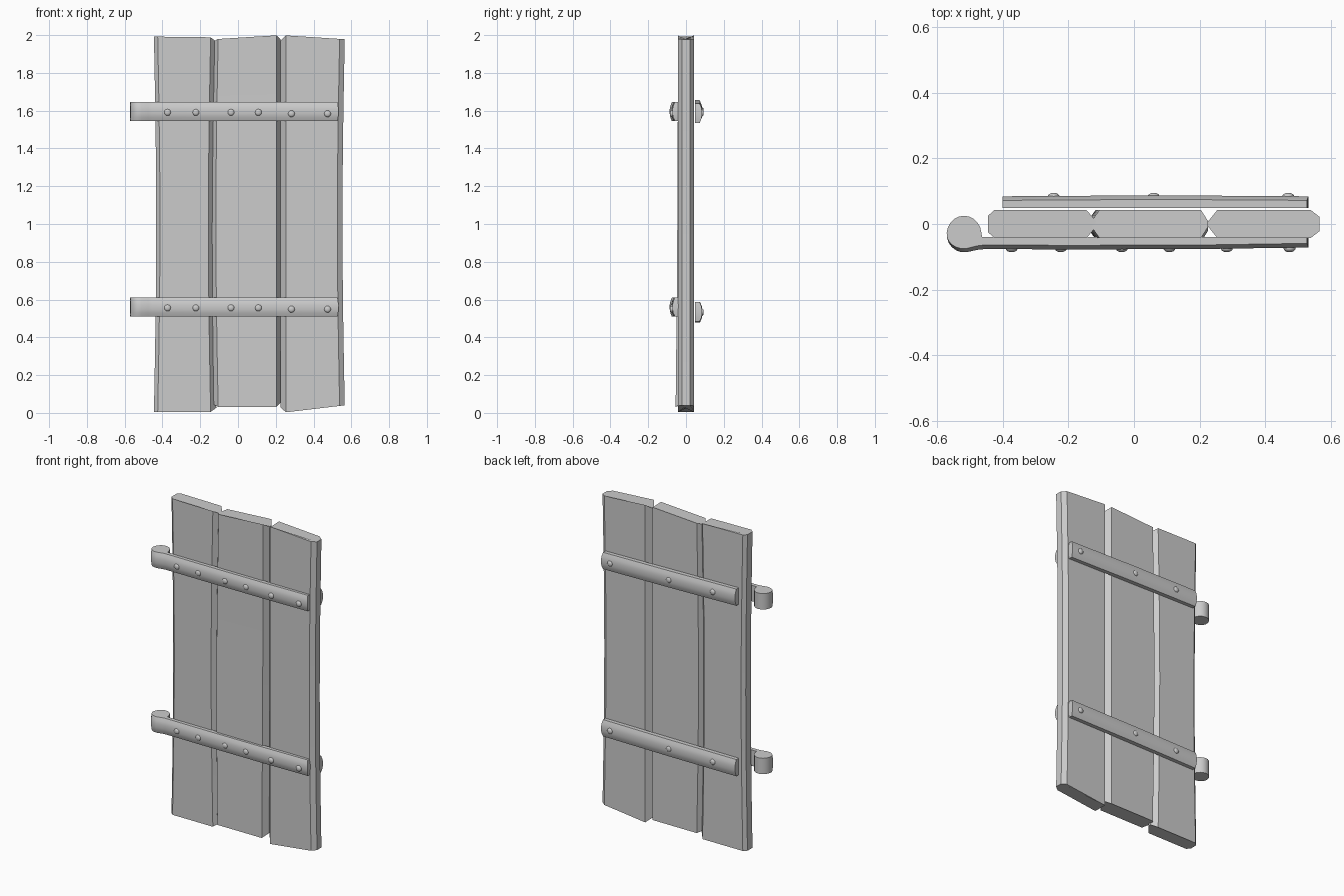
import bpy, bmesh, math

if "Cube" in bpy.data.objects:
    bpy.data.objects.remove(bpy.data.objects["Cube"])


def loft(name, rings, angle=25):
    """Skin equal-length rings of points and cap both ends."""
    bm = bmesh.new()
    vs = [[bm.verts.new(p) for p in r] for r in rings]
    n = len(vs[0])
    for a, b in zip(vs, vs[1:]):
        for i in range(n):
            j = (i + 1) % n
            bm.faces.new((a[i], a[j], b[j], b[i]))
    bm.faces.new(vs[0][::-1])
    bm.faces.new(vs[-1])
    bmesh.ops.recalc_face_normals(bm, faces=bm.faces)
    me = bpy.data.meshes.new(name)
    bm.to_mesh(me)
    bm.free()
    ob = bpy.data.objects.new(name, me)
    bpy.context.collection.objects.link(ob)
    bpy.context.view_layer.objects.active = ob
    ob.select_set(True)
    bpy.ops.object.shade_smooth_by_angle(angle=math.radians(angle))
    ob.select_set(False)
    return ob


def plank(name, xl, xr, cl, cr, kl, kr, bottom, top, bow_l=0, bow_r=0, lean=0, dl=0, dr=0):
    """Worn board: chamfered section, bowed sides, sloping ends, notched tips."""
    t, rings, steps = 0.043, [], 10
    for s in range(steps + 1):
        f = s / steps
        w = math.sin(math.pi * f)
        a, b = xl + bow_l * w, xr + bow_r * w
        dy = lean * (1 - f) ** 2
        sec = [(a, -kl, dl), (a + cl, -t, 0), (b - cr, -t, 0), (b, -kr, dr),
               (b, kr, dr), (b - cr, t, 0), (a + cl, t, 0), (a, kl, dl)]
        ring = []
        for x, y, d in sec:
            u = (x - a) / (b - a)
            z0 = bottom[0] + (bottom[1] - bottom[0]) * u + d
            z1 = top[0] + (top[1] - top[0]) * u - d
            ring.append((x, y + (dy if y < 0 else 0), z0 + (z1 - z0) * f))
        rings.append(ring)
    loft(name, rings)


def strip(name, profile, zc, height, tilt=0):
    """Flat iron/wood strip from a plan outline; flagged points bulge outwards."""
    rings = []
    for k in (-1, -0.6, -0.25, 0.25, 0.6, 1):
        s = 0.013 * abs(k) ** 2.2
        rings.append([(x - (0.4 * s if x > 0.5 else 0), y + s * flag,
                       zc + k * height / 2 - tilt * x) for x, y, flag in profile])
    loft(name, rings, 32)


def rivet(name, x, y, z, side):
    """Low domed rivet head facing front (-1) or back (+1)."""
    rings = []
    for h in (-0.4, 0, 0.35, 0.65, 0.9):
        r = 0.018 * (math.sqrt(1 - h * h) if h > 0 else 1)
        rings.append([(x + r * math.cos(i * math.pi / 6), y + side * 0.011 * h,
                       z + r * math.sin(i * math.pi / 6)) for i in range(12)])
    loft(name, rings, 40)


# Boards
plank("left_board", -0.445, -0.115, 0.02, 0.03, 0.025, 0.008,
      (0.005, 0.005), (1.992, 1.988), 0.012, -0.012, 0, 0, 0.022)
plank("middle_board", -0.13, 0.226, 0.025, 0.022, 0.008, 0.008,
      (0.032, 0.032), (1.978, 2.0), -0.012, 0, -0.012, 0.012, 0.022)
plank("right_board", 0.226, 0.565, 0.028, 0.027, 0.008, 0.022,
      (0.0, 0.04), (2.0, 1.978), 0, -0.012, 0, 0.028, 0)

# Front hinge strap outline with rolled knuckle
hinge = [(0.532, -0.038, 0), (0.1, -0.04, 0), (-0.4, -0.04, 0), (-0.463, -0.04, 0)]
for i in range(17):
    a = math.radians(5 + i * 17)
    y = -0.031 + 0.056 * math.sin(a)
    hinge.append((-0.518 + 0.053 * math.cos(a), y, 0.9 * max(0, -math.sin(a))))
hinge += [(-0.475, -0.079, 1), (-0.455, -0.077, 1), (-0.2, -0.078, 1),
          (0.2, -0.077, 1), (0.532, -0.072, 1)]

# Back ledge outline
ledge = [(-0.4, 0.048, 0), (0.532, 0.048, 0), (0.532, 0.085, -1),
         (0.07, 0.088, -1), (-0.4, 0.085, -1)]

for tag, zf, zb, tilt in (("lower", 0.56, 0.533, -0.004), ("upper", 1.595, 1.596, 0.018)):
    strip(tag + "_hinge_strap", hinge, zf, 0.1)
    strip(tag + "_back_ledge", ledge, zb, 0.105, tilt)
    for i, x in enumerate((-0.373, -0.223, -0.037, 0.108, 0.283, 0.474)):
        rivet(f"{tag}_front_rivet_{i}", x, -0.075, zf - (0.011 if x > 0.2 else 0.004), -1)
    for i, x in enumerate((-0.245, 0.06, 0.47)):
        rivet(f"{tag}_back_rivet_{i}", x, 0.084, zb - tilt * x, 1)
